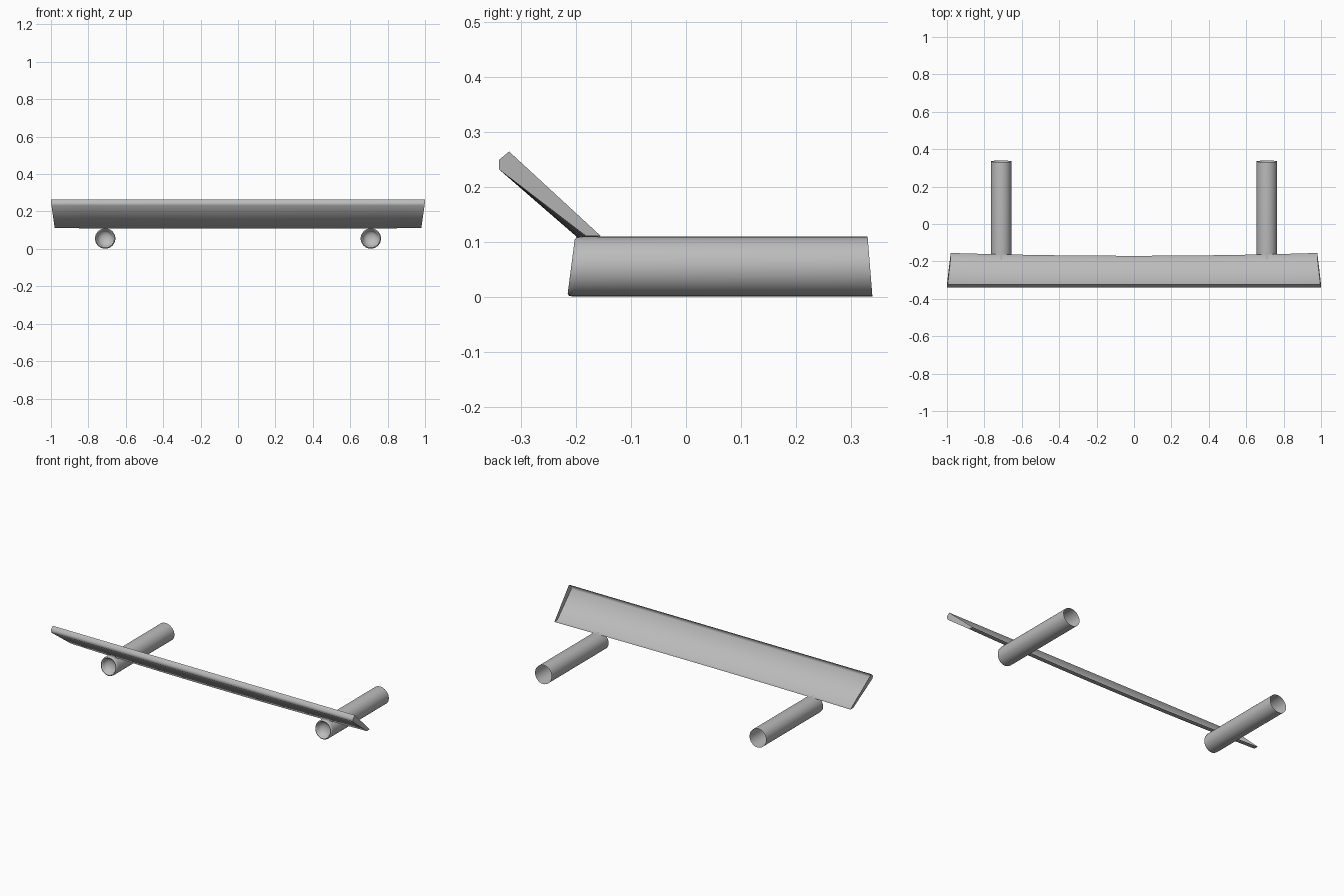
import bpy, bmesh, math

cube = bpy.data.objects.get("Cube")
if cube:
    bpy.data.objects.remove(cube)

GREY = (0.5, 0.5, 0.5, 1)
mat = bpy.data.materials.new("plain grey")
mat.use_nodes = True
mat.diffuse_color = GREY
mat.node_tree.nodes["Principled BSDF"].inputs["Base Color"].default_value = GREY


def loft(name, rings, closed, cap_start, cap_end, angle):
    """Skin rows of points into one smooth-shaded object."""
    bm = bmesh.new()
    loops = [[bm.verts.new(p) for p in ring] for ring in rings]
    for a, b in zip(loops, loops[1:]):
        n = len(a)
        for i in range(n if closed else n - 1):
            j = (i + 1) % n
            bm.faces.new((a[i], a[j], b[j], b[i]))
    if cap_start:
        bm.faces.new(loops[0][::-1])
    if cap_end:
        bm.faces.new(loops[-1])
    bmesh.ops.recalc_face_normals(bm, faces=bm.faces)
    mesh = bpy.data.meshes.new(name)
    bm.to_mesh(mesh)
    bm.free()
    mesh.materials.append(mat)
    obj = bpy.data.objects.new(name, mesh)
    bpy.context.collection.objects.link(obj)
    bpy.ops.object.select_all(action="DESELECT")
    obj.select_set(True)
    bpy.context.view_layer.objects.active = obj
    bpy.ops.object.shade_smooth_by_angle(angle=math.radians(angle))


# Slanted blade: shallow tray, open on its upper side, bowed forward mid-span
SECTION = [(-0.322, 0.265, 0), (-0.34, 0.25, 0), (-0.34, 0.232, 0),
           (-0.182, 0.111, 1), (-0.155, 0.111, 1)]


def blade_ring(s):
    bow = 0.015 * (1 - s * s)
    ring = []
    for y, z, w in SECTION:
        half = min(1, 0.98 + 0.02 * (z - 0.11) / 0.14)
        ring.append((s * half, y - bow * w, z - 0.2 * bow * w))
    return ring


loft("blade", [blade_ring(i / 6) for i in range(-6, 7)], False, True, True, 60)

# Tubes: open at the back, rounded lip and dished closure at the front
PROFILE = [(0.0545, 0.335), (0.0545, -0.198), (0.0535, -0.206), (0.049, -0.209),
           (0.044, -0.206), (0.041, -0.195), (0.034, -0.185), (0.018, -0.178),
           (0.002, -0.176)]
SIDES = 32


def tube_ring(x, r, y):
    ring = []
    # End cuts lean back at the front and forward at the rear
    lean = -0.08 if y > 0 else 0.13
    for i in range(SIDES):
        a = 2 * math.pi * i / SIDES
        h = r * math.sin(a)
        ring.append((x + r * math.cos(a), y + lean * h, 0.0555 + h))
    return ring


for side, x in (("left", 0.71), ("right", -0.71)):
    loft(side + "_tube", [tube_ring(x, r, y) for r, y in PROFILE],
         True, False, True, 60)
